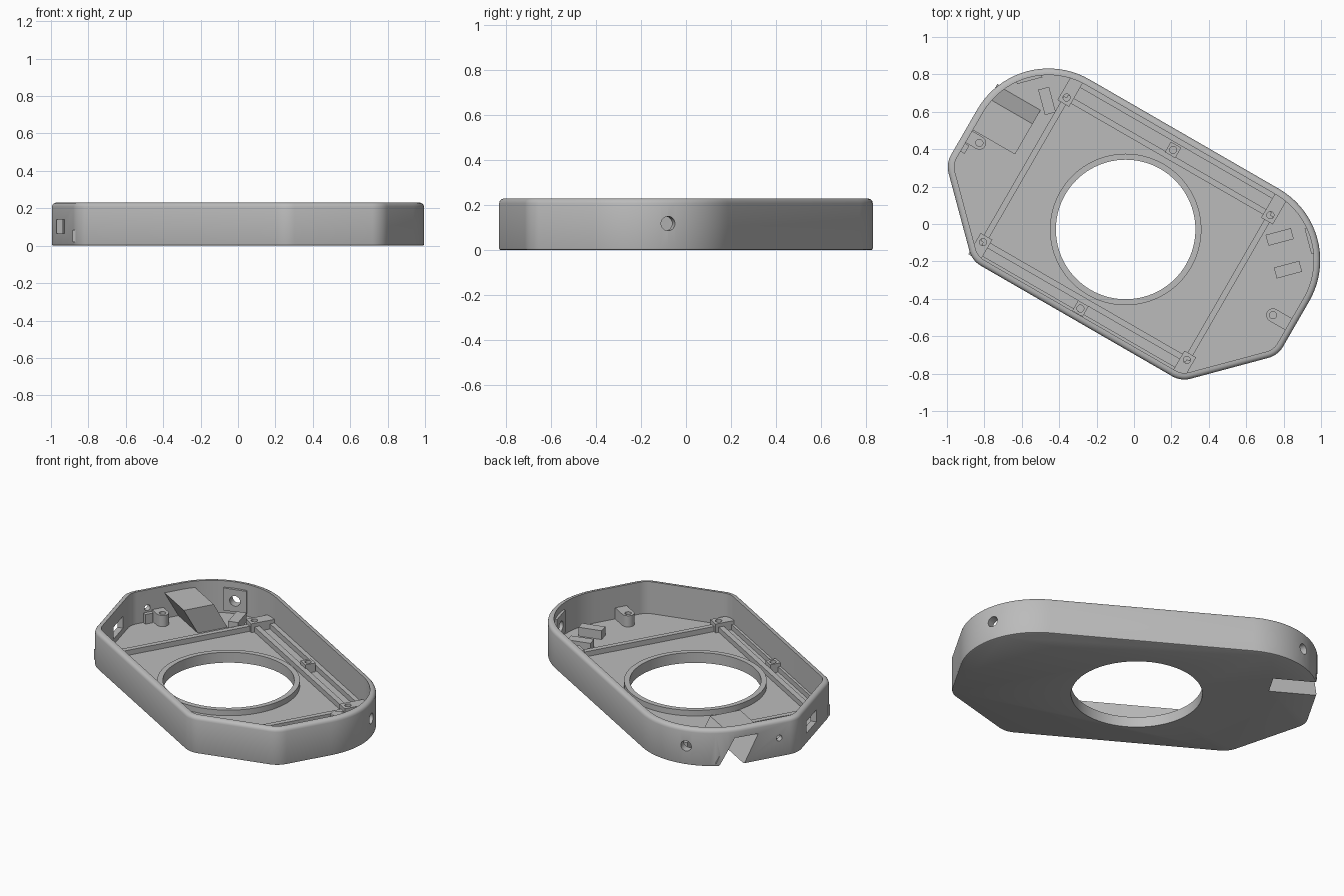
import bpy, bmesh, math
from mathutils import Matrix, Vector

if "Cube" in bpy.data.objects:
    bpy.data.objects.remove(bpy.data.objects["Cube"])

H, WALL, FLOOR = 0.23, 0.035, 0.03
grey = bpy.data.materials.new("plain_grey")
grey.diffuse_color = (0.5, 0.5, 0.5, 1)
grey.use_nodes = True
grey.node_tree.nodes["Principled BSDF"].inputs["Base Color"].default_value = grey.diffuse_color


def finish(name, bm):
    bmesh.ops.recalc_face_normals(bm, faces=bm.faces)
    me = bpy.data.meshes.new(name)
    bm.to_mesh(me)
    bm.free()
    me.materials.append(grey)
    ob = bpy.data.objects.new(name, me)
    bpy.context.collection.objects.link(ob)
    return ob


def loft(name, rings, closed=False):
    """Skin a stack of rings, capping the first and last."""
    bm = bmesh.new()
    vs = [[bm.verts.new(p) for p in r] for r in rings]
    n = len(rings[0])
    for a, b in zip(vs, vs[1:]):
        for i in range(n):
            j = (i + 1) % n
            bm.faces.new((a[i], a[j], b[j], b[i]))
    bm.faces.new(vs[0])
    bm.faces.new(vs[-1])
    return finish(name, bm)


def box(name, u, v, z, angle=0):
    """Box from (min, max) ranges, turned about its own centre."""
    c = Vector(((u[0] + u[1]) / 2, (v[0] + v[1]) / 2, (z[0] + z[1]) / 2))
    bm = bmesh.new()
    bmesh.ops.create_cube(bm, size=1, matrix=Matrix.Translation(c)
                          @ Matrix.Rotation(angle, 4, 'Z')
                          @ Matrix.Diagonal((u[1] - u[0], v[1] - v[0], z[1] - z[0], 1)))
    return finish(name, bm)


def cylinder(name, c, r, depth, angle=None, n=32):
    """Upright cylinder, or lying along the given plan angle."""
    rot = Matrix() if angle is None else \
        Matrix.Rotation(angle, 4, 'Z') @ Matrix.Rotation(math.pi / 2, 4, 'Y')
    bm = bmesh.new()
    bmesh.ops.create_cone(bm, cap_ends=True, segments=n, radius1=r, radius2=r,
                          depth=depth, matrix=Matrix.Translation(c) @ rot)
    return finish(name, bm)


def boolean(ob, tool, op='DIFFERENCE'):
    m = ob.modifiers.new("bool", 'BOOLEAN')
    m.operation, m.object, m.solver = op, tool, 'EXACT'
    bpy.context.view_layer.objects.active = ob
    bpy.ops.object.modifier_apply(modifier=m.name)
    bpy.data.objects.remove(tool)


# Case outline: chamfered front corners, large round back corners
CORNERS = [(-0.645, -0.60, .13), (0.645, -0.60, .13), (1.025, -0.22, .13),
           (1.025, 0.553, .44), (-1.025, 0.553, .44), (-1.025, -0.22, .13)]


def outline(inset, z):
    pts, n = [], len(CORNERS)
    for i, (x, y, r) in enumerate(CORNERS):
        p = Vector((x, y))
        a = (p - Vector(CORNERS[i - 1][:2])).normalized()
        b = (Vector(CORNERS[(i + 1) % n][:2]) - p).normalized()
        turn = a.angle(b)
        na, nb = Vector((a.y, -a.x)), Vector((b.y, -b.x))
        c = p - (na + nb).normalized() * (r / math.cos(turn / 2))
        start, steps = math.atan2(na.y, na.x), (20 if r > .3 else 8)
        for k in range(steps + 1):
            t = start + turn * k / steps
            pts.append((c.x + (r - inset) * math.cos(t), c.y + (r - inset) * math.sin(t), z))
    return pts


# Tray shell with rounded rim
rim = [(.008, 0), (.002, .003), (0, .01), (0, H - .022), (.003, H - .012),
       (.009, H - .005), (.02, H), (WALL, H), (WALL, FLOOR)]
tray = loft("tray", [outline(d, z) for d, z in rim])


# Leaning channel across the left end, hollow underneath
def channel(name, u0, u1, sections):
    return loft(name, [[(u, v, z) for v, z in sections] for u in (u0, u1)])


hood = channel("hood", -1.0, -.73, [(.10, .02), (.285, .02), (.195, .19), (.007, .19)])
boolean(tray, hood, 'UNION')
slot = channel("slot", -1.1, -.75, [(.130, -.02), (.275, -.02), (.176, .172), (.031, .172)])
boolean(tray, slot)

# Large round opening
HOLE = (-.017, -.045)
boolean(tray, cylinder("hole_cutter", (*HOLE, .03), .373, .3, n=96))

# Jack pads behind the round back corners, then holes through them
for s in (-1, 1):
    a = math.radians(45 if s > 0 else 135)
    d = Vector((math.cos(a), math.sin(a)))
    c = Vector((s * .585, .113)) + d * .40
    pad = box("jack_pad", (c.x - .012, c.x + .012), (c.y - .07, c.y + .07), (.05, .19), a)
    boolean(tray, pad, 'UNION')
    h = Vector((s * .585, .113)) + d * .42
    boolean(tray, cylinder("jack_cutter", (h.x, h.y, .118), .032, .2, a))

# Plug slot in the left chamfer, small hole in the left end
boolean(tray, box("plug_cutter", (-.94, -.80), (-.455, -.295), (.065, .14), math.radians(45)))
boolean(tray, cylinder("small_cutter", (-1.0, -.10, .118), .018, .2, 0))

# Raised ring round the opening
ring = cylinder("opening_ring", (*HOLE, .0425), .405, .045, n=96)
boolean(ring, cylinder("ring_cutter", (*HOLE, .04), .373, .3, n=96))

# Ribs joining the screw posts
U, V = (-.643, .615), (-.485, .408)
for u in U:
    box("cross_rib", (u - .016, u + .016), (V[0], V[1]), (.02, .062))
for v in V:
    box("long_rib", (U[0], U[1]), (v - .016, v + .016), (.02, .062))
box("back_ledge", (U[0], U[1]), (.49, .53), (.02, .062))
box("front_ledge", (U[0], U[1]), (-.58, -.55), (.02, .062))


# Screw posts with blind holes
def post(name, u, v, ulim, vlim, top, r=.019):
    ob = box(name, ulim, vlim, (.02, top))
    boolean(ob, cylinder("post_cutter", (u, v, top), r, .08, n=20))


for u in U:
    post("corner_post", u, V[1], (u - .036, u + .036), (V[1] - .036, .53), .085)
    post("corner_post", u, V[0], (u - .036, u + .036), (-.58, V[0] + .036), .085)
post("back_post", -.01, .45, (-.042, .022), (.418, .482), .085)
post("front_post", -.015, -.532, (-.047, .017), (-.564, -.50), .085)


# End tabs with a rounded nose
def tab(name, s, u, v, r=.036, top=.10):
    nose = [(s * r * math.cos(t), r * math.sin(t))
            for t in [math.pi / 2 + math.pi * k / 12 for k in range(13)]]
    plan = [(u + x, v + y) for x, y in nose] + [(s * 1.0, v - r), (s * 1.0, v + r)]
    ob = loft(name, [[(x, y, z) for x, y in plan] for z in (.02, top)])
    boolean(ob, cylinder("tab_cutter", (u, v, top), .019, .08, n=20))


tab("right_tab", 1, .894, -.048)
tab("left_tab", -1, -.926, -.035)
box("sensor_bracket", (-1.0, -.965), (-.125, -.075), (.02, .09))

# Jack supports, long side facing the jacks
for name, u, v, a in (("left_support", -.725, .34, 135), ("right_support", .716, .332, 45),
                      ("right_support", .842, .203, 45)):
    box(name, (u - .07, u + .07), (v - .03, v + .03), (.02, .085), math.radians(a))

# Turn the whole case, centre it and shade it
turn = Matrix.Rotation(math.radians(-30), 4, 'Z')
parts = list(bpy.context.scene.objects)
for ob in parts:
    ob.data.transform(turn)
xs = [v.co.x for v in tray.data.vertices]
ys = [v.co.y for v in tray.data.vertices]
shift = Matrix.Translation((-(max(xs) + min(xs)) / 2, -(max(ys) + min(ys)) / 2, 0))
for ob in parts:
    ob.data.transform(shift)
    ob.select_set(True)
bpy.context.view_layer.objects.active = tray
bpy.ops.object.shade_smooth_by_angle(angle=math.radians(30))
